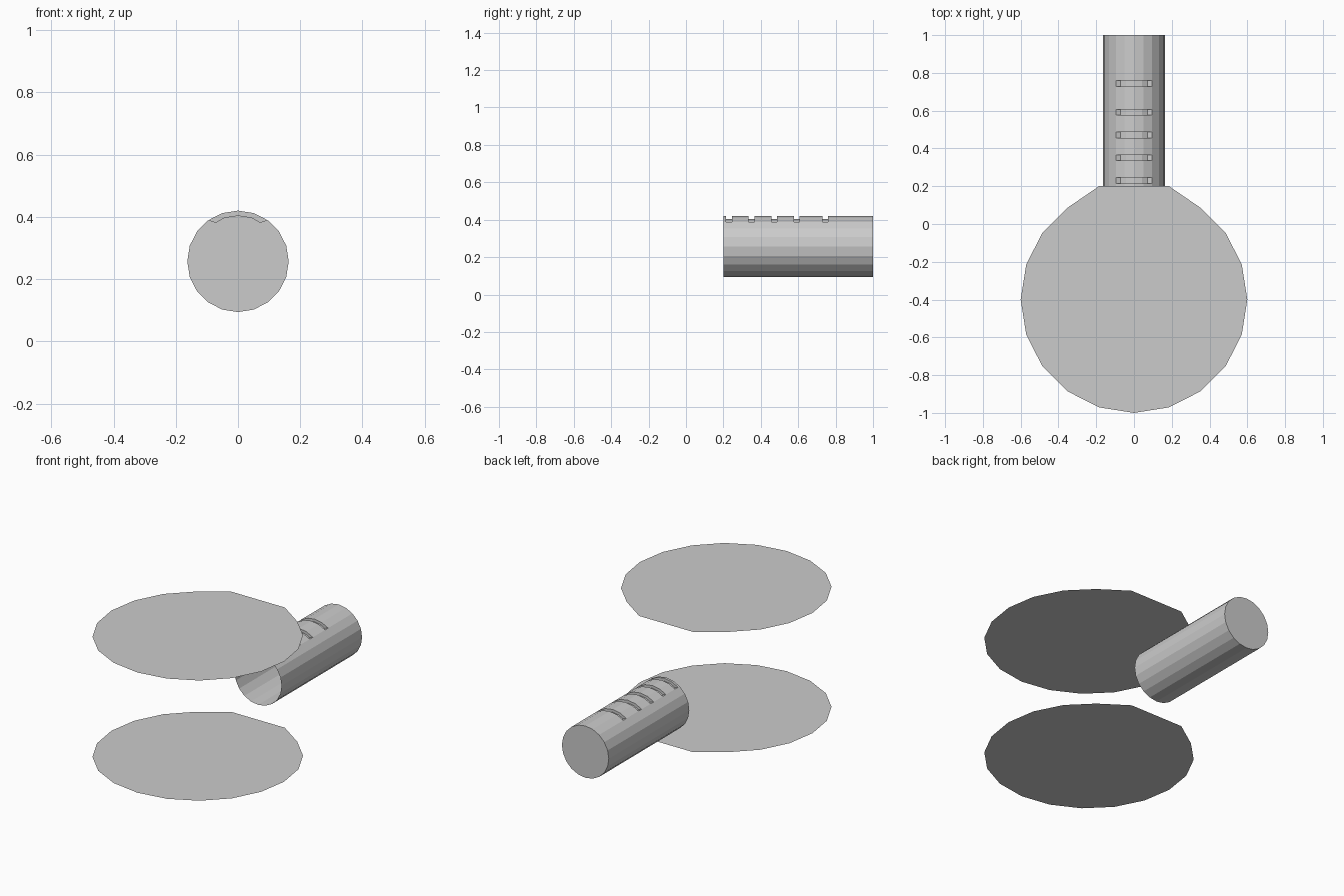
import bpy, bmesh
from math import sin, cos, radians

if "Cube" in bpy.data.objects:
    bpy.data.objects.remove(bpy.data.objects["Cube"])


def make_object(name, bm):
    bmesh.ops.remove_doubles(bm, verts=bm.verts, dist=0.0001)
    mesh = bpy.data.meshes.new(name)
    bm.to_mesh(mesh)
    bm.free()
    obj = bpy.data.objects.new(name, mesh)
    bpy.context.collection.objects.link(obj)
    return obj


# Flat 20-sided plates, squared off where the tube meets them
def plate(name, z):
    bm = bmesh.new()
    pts = []
    for i in range(20):
        a = radians(18 * i)
        x, y = 0.6 * cos(a), -0.4 + 0.6 * sin(a)
        if i in (4, 5, 6):
            y = 0.2
        pts.append(bm.verts.new((x, y, z)))
    bm.faces.new(pts)
    return make_object(name, bm)


plate("bottom_plate", 0.0)
plate("top_plate", 0.756)

# Tube: open at the front, capped at the back, slots across its top
R, CZ, SIDES = 0.163, 0.257, 20
SLOTS = [0.23, 0.35, 0.471, 0.592, 0.744]
HALF = 0.015
bm = bmesh.new()


def ring_point(deg, r, y):
    a = radians(deg)
    return (r * sin(a), y, CZ + r * cos(a))


def face(*pts):
    bm.faces.new([bm.verts.new(p) for p in pts])


stations = [0.2] + [s + d for s in SLOTS for d in (-HALF, HALF)] + [1.0]
for j, (y0, y1) in enumerate(zip(stations, stations[1:])):
    for i in range(-10, 10):
        if j % 2 and -2 <= i < 2:
            continue
        a0, a1 = 18 * i, 18 * (i + 1)
        face(ring_point(a0, R, y0), ring_point(a1, R, y0),
             ring_point(a1, R, y1), ring_point(a0, R, y1))

# Back cap
face(*[ring_point(-18 * i, R, 1.0) for i in range(SIDES)])

# Slot pockets: curved floor, two side walls and two end walls
outer = [-36, -18, 0, 18, 36]
floor = [(-30, 0.143), (-17, 0.146), (0, 0.146), (17, 0.146), (30, 0.143)]
for s in SLOTS:
    y0, y1 = s - HALF, s + HALF
    for k in range(4):
        f0, f1 = floor[k], floor[k + 1]
        face(ring_point(*f0, y0), ring_point(*f1, y0),
             ring_point(*f1, y1), ring_point(*f0, y1))
        for y in (y0, y1):
            face(ring_point(outer[k], R, y), ring_point(outer[k + 1], R, y),
                 ring_point(*f1, y), ring_point(*f0, y))
    for k in (0, 4):
        face(ring_point(outer[k], R, y0), ring_point(outer[k], R, y1),
             ring_point(*floor[k], y1), ring_point(*floor[k], y0))

bmesh.ops.remove_doubles(bm, verts=bm.verts, dist=0.0001)
bmesh.ops.recalc_face_normals(bm, faces=bm.faces)
make_object("slotted_tube", bm)
